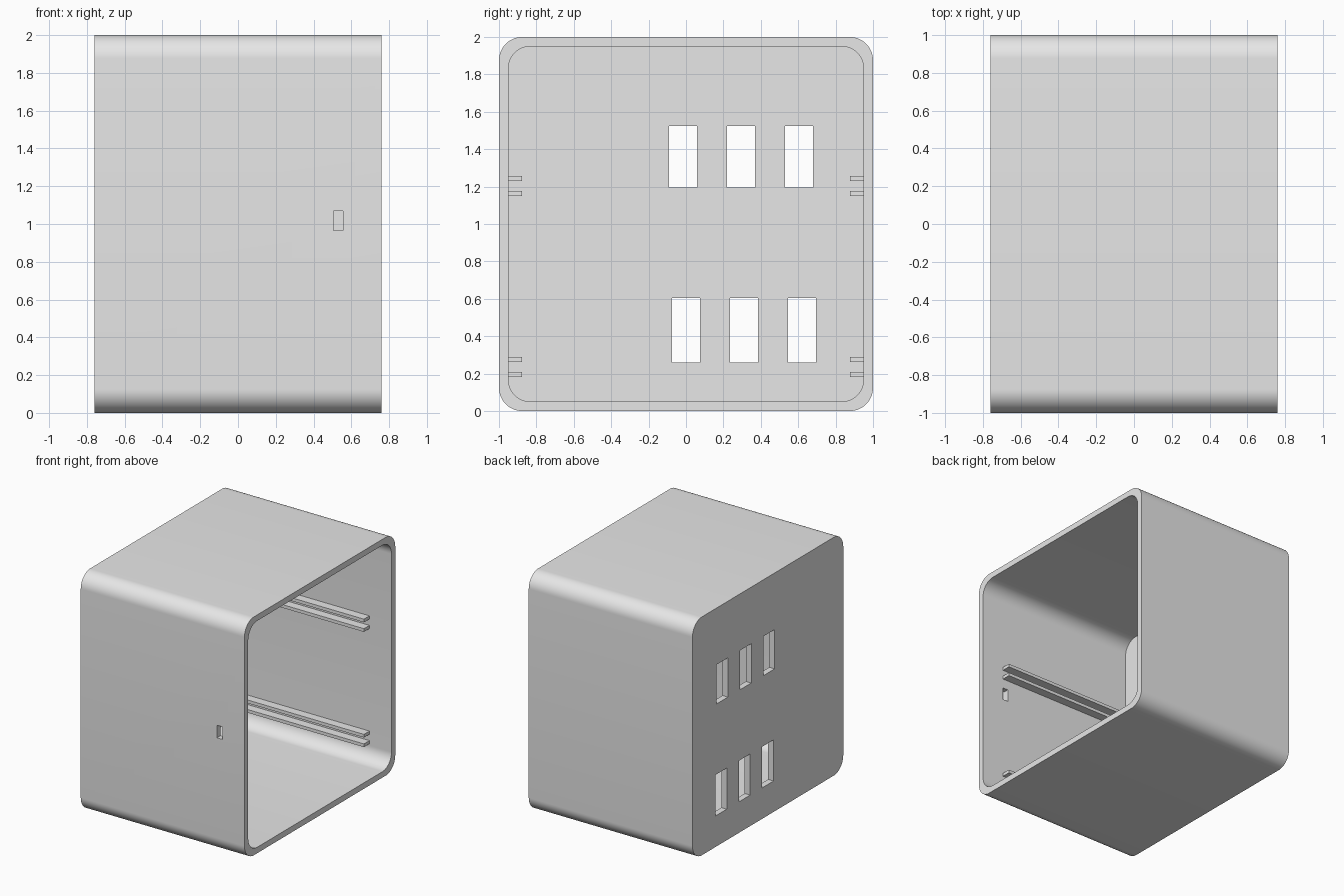
import bpy, bmesh, math
from mathutils import Matrix

cube = bpy.data.objects.get("Cube")
if cube:
    bpy.data.objects.remove(cube, do_unlink=True)

grey = bpy.data.materials.new("light_grey")
grey.use_nodes = True
grey.diffuse_color = (0.8, 0.8, 0.8, 1)
grey.node_tree.nodes["Principled BSDF"].inputs["Base Color"].default_value = (0.8, 0.8, 0.8, 1)

HALF = 0.76      # half width along x
WALL = 0.05      # shell thickness
RAIL_END = 0.555 # where the rails stop short of the opening


def add_object(name, bm):
    bmesh.ops.recalc_face_normals(bm, faces=bm.faces)
    mesh = bpy.data.meshes.new(name)
    bm.to_mesh(mesh)
    bm.free()
    mesh.materials.append(grey)
    obj = bpy.data.objects.new(name, mesh)
    bpy.context.collection.objects.link(obj)
    return obj


def box(name, x0, x1, y0, y1, z0, z1):
    bm = bmesh.new()
    size = Matrix.Diagonal((x1 - x0, y1 - y0, z1 - z0, 1))
    centre = Matrix.Translation(((x0 + x1) / 2, (y0 + y1) / 2, (z0 + z1) / 2))
    bmesh.ops.create_cube(bm, size=1, matrix=centre @ size)
    return add_object(name, bm)


def rounded_box(name, x0, x1, half, radius, segments=14):
    """Square with round corners in the yz plane, extruded along x."""
    bm = bmesh.new()
    verts = []
    for corner in range(4):
        mid = math.radians(45 + 90 * corner)
        cy = math.copysign(half - radius, math.cos(mid))
        cz = math.copysign(half - radius, math.sin(mid)) + 1
        for i in range(segments + 1):
            a = math.pi / 2 * (corner + i / segments)
            verts.append(bm.verts.new((x0, cy + radius * math.cos(a), cz + radius * math.sin(a))))
    face = bm.faces.new(verts)
    out = bmesh.ops.extrude_face_region(bm, geom=[face])
    moved = [v for v in out["geom"] if isinstance(v, bmesh.types.BMVert)]
    bmesh.ops.translate(bm, verts=moved, vec=(x1 - x0, 0, 0))
    return add_object(name, bm)


# Shell, open on its left (+x) side
shell = rounded_box("case_shell", -HALF, HALF, 1, 0.125)
cutters = [rounded_box("cavity_cutter", -HALF + WALL, HALF + 0.1, 1 - WALL, 0.12)]

# Two rows of three windows through the closed end
for start, low, high in ((-0.09, 1.195, 1.525), (-0.075, 0.26, 0.605)):
    for i in range(3):
        y = start + 0.31 * i
        cutters.append(box("window_cutter", -HALF - 0.1, -HALF + 0.2, y, y + 0.15, low, high))

# Small slot in the front wall
cutters.append(box("slot_cutter", 0.505, 0.555, -1.1, -0.85, 0.965, 1.07))

bpy.context.view_layer.objects.active = shell
for cutter in cutters:
    cutter.hide_render = True
    mod = shell.modifiers.new("cut", 'BOOLEAN')
    mod.operation = 'DIFFERENCE'
    mod.solver = 'EXACT'
    mod.object = cutter
    bpy.ops.object.modifier_apply(modifier=mod.name)
    bpy.data.objects.remove(cutter, do_unlink=True)

# Pairs of card rails along the front and back walls
for level, z in (("upper", 1.15), ("lower", 0.183)):
    for i in range(2):
        low = z + 0.08 * i
        for side, y0, y1 in (("front", -0.955, -0.877), ("back", 0.877, 0.955)):
            box(f"{side}_{level}_rail_{i + 1}", -HALF + WALL - 0.005, RAIL_END, y0, y1, low, low + 0.027)

# Smooth corners with crisp edges
bpy.ops.object.select_all(action='DESELECT')
shell.select_set(True)
bpy.context.view_layer.objects.active = shell
bpy.ops.object.shade_smooth_by_angle(angle=math.radians(30))
